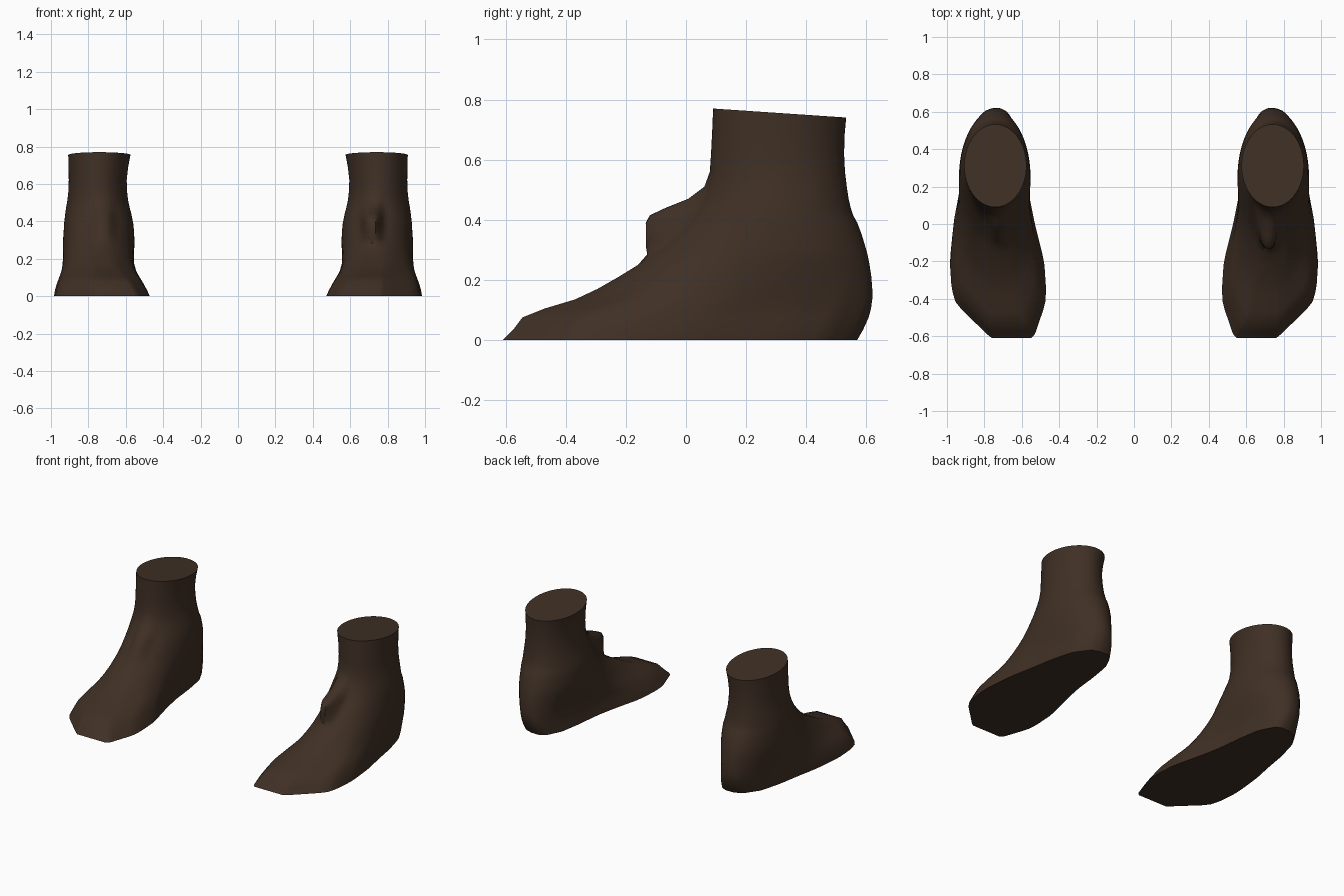
import bpy, bmesh, math

if "Cube" in bpy.data.objects:
    bpy.data.objects.remove(bpy.data.objects["Cube"])

brown = bpy.data.materials.new("dark brown")
brown.diffuse_color = (0.05, 0.029, 0.018, 1)
brown.use_nodes = True
brown.node_tree.nodes["Principled BSDF"].inputs["Base Color"].default_value = brown.diffuse_color

# Sole outline: y, inner x, outer x
SOLE = [(-.61, .55, .76), (-.59, .53, .785), (-.43, .475, .95), (-.35, .47, .975),
        (-.2, .48, .985), (0, .53, .965), (.15, .56, .935), (.3, .575, .91),
        (.45, .60, .87), (.55, .65, .80), (.57, .69, .74)]

# Level rings: z, front y, back y, inner x, outer x, roundness
RINGS = [(0, -.61, .57, .47, .985, 0), (.035, -.575, .59, .485, .98, .03),
         (.075, -.545, .608, .505, .968, .1), (.105, -.47, .616, .52, .958, .22),
         (.135, -.37, .62, .535, .948, .4), (.17, -.295, .62, .545, .942, .6),
         (.21, -.225, .617, .55, .938, .8), (.25, -.16, .611, .552, .937, .92),
         (.285, -.11, .604, .553, .936, 1), (.31, -.08, .597, .554, .935, 1),
         (.35, -.04, .585, .556, .932, 1), (.39, 0, .57, .56, .93, 1),
         (.415, .02, .556, .565, .927, 1), (.44, .037, .548, .57, .924, 1),
         (.47, .055, .541, .578, .92, 1), (.51, .07, .535, .587, .913, 1),
         (.56, .079, .529, .593, .907, 1), (.62, .083, .526, .595, .905, 1),
         (.70, .087, .528, .587, .906, 1), (.77, .09, .533, .575, .908, 1)]

# Instep ridge: z, furthest forward y
RIDGE = [(.25, -.16), (.285, -.13), (.31, -.135), (.39, -.137), (.415, -.123),
         (.44, -.07), (.47, .005), (.51, .06), (.56, .079)]


def sample(table, key, col):
    """Straight-line lookup in a table sorted by its first column."""
    for a, b in zip(table, table[1:]):
        if key <= b[0]:
            f = max(0, (key - a[0]) / (b[0] - a[0]))
            return a[col] + (b[col] - a[col]) * f
    return table[-1][col]


def ring_points(ring, ridge_size, half=32):
    z, front, back, inner, outer, rnd = ring
    mid, rad = (inner + outer) / 2, (outer - inner) / 2
    push = 0
    if RIDGE[0][0] <= z <= RIDGE[-1][0]:
        push = (sample(RIDGE, z, 1) - front) * ridge_size
    pts = []
    for side in (1, -1):
        for i in range(half):
            k = i if side == 1 else half - 1 - i
            a = (k + .5) / half * math.pi
            t = (1 - math.cos(a)) / 2
            y = front + (back - front) * t
            s = sample(SOLE, -.61 + 1.18 * t, 2 if side == 1 else 1)
            s = inner + (s - .47) / .515 * (outer - inner)
            x = s + (mid + side * rad * math.sin(a) - s) * rnd
            if t < .5:
                y += push * math.exp(-((x - .715) / .05) ** 4)
            # the ankle cut slopes down toward the back
            slope = .03 * t * max(0, (z - .62) / .15)
            pts.append((x, y, z - slope))
    return pts


def make_foot(name, mirror, ridge_size):
    bm = bmesh.new()
    loops = [[bm.verts.new((x * mirror, y, z)) for x, y, z in ring_points(r, ridge_size)]
             for r in RINGS]
    n = len(loops[0])
    for low, high in zip(loops, loops[1:]):
        for i in range(n):
            j = (i + 1) % n
            bm.faces.new((low[i], low[j], high[j], high[i]))
    bm.faces.new(loops[0])
    bm.faces.new(loops[-1])
    bmesh.ops.recalc_face_normals(bm, faces=bm.faces)
    mesh = bpy.data.meshes.new(name)
    bm.to_mesh(mesh)
    bm.free()
    mesh.materials.append(brown)
    obj = bpy.data.objects.new(name, mesh)
    bpy.context.collection.objects.link(obj)
    bpy.ops.object.select_all(action='DESELECT')
    obj.select_set(True)
    bpy.context.view_layer.objects.active = obj
    bpy.ops.object.shade_smooth_by_angle(angle=math.radians(50))


# Pair of feet, the ridge standing out more on one of them
make_foot("left_foot", 1, 1.0)
make_foot("right_foot", -1, .3)
